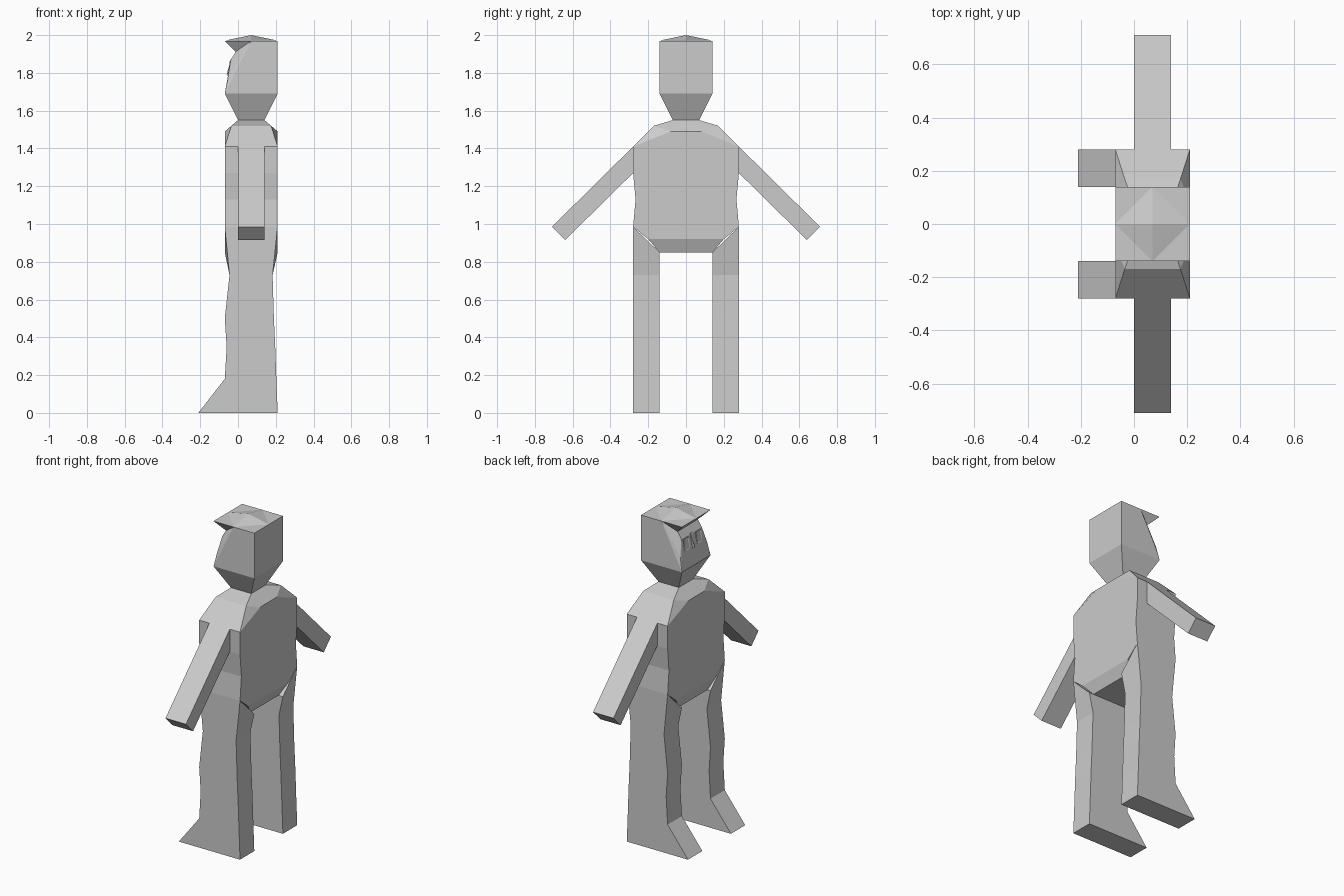
import bpy
import bmesh

cube = bpy.data.objects.get("Cube")
if cube:
    bpy.data.objects.remove(cube, do_unlink=True)

grey = bpy.data.materials.new("plain_grey")
grey.use_nodes = True
tone = (0.6, 0.6, 0.6, 1)
grey.diffuse_color = tone
grey.node_tree.nodes["Principled BSDF"].inputs["Base Color"].default_value = tone


def finish(bm, name):
    bmesh.ops.recalc_face_normals(bm, faces=bm.faces)
    mesh = bpy.data.meshes.new(name)
    bm.to_mesh(mesh)
    bm.free()
    mesh.materials.append(grey)
    obj = bpy.data.objects.new(name, mesh)
    bpy.context.collection.objects.link(obj)
    return obj


def loft(name, rings):
    """Skin four-cornered rings and cap both ends."""
    bm = bmesh.new()
    rows = [[bm.verts.new(p) for p in ring] for ring in rings]
    for a, b in zip(rows, rows[1:]):
        for i in range(4):
            j = (i + 1) % 4
            bm.faces.new((a[i], a[j], b[j], b[i]))
    bm.faces.new(rows[0])
    bm.faces.new(rows[-1])
    return finish(bm, name)


def hull(name, points):
    bm = bmesh.new()
    for p in points:
        bm.verts.new(p)
    out = bmesh.ops.convex_hull(bm, input=bm.verts)
    loose = [v for v in bm.verts if not v.link_faces]
    bmesh.ops.delete(bm, geom=loose, context="VERTS")
    bmesh.ops.dissolve_limit(bm, angle_limit=0.01, verts=bm.verts, edges=bm.edges)
    return finish(bm, name)


def pair(x, y, z):
    return [(x, y, z), (x, -y, z)]


def rect(x0, x1, y, z):
    return [(x0, -y, z), (x1, -y, z), (x1, y, z), (x0, y, z)]


FRONT, BACK = -0.07, 0.21

# Torso from crotch to armpits
loft("torso", [rect(-0.05, 0.18, 0.14, 0.85),
               rect(FRONT, BACK, 0.2, 0.92),
               rect(FRONT, BACK, 0.28, 0.985),
               rect(FRONT, BACK, 0.267, 1.13),
               rect(FRONT, BACK, 0.28, 1.27)])

# Chest and sloping shoulders
hull("chest", rect(FRONT, BACK, 0.28, 1.27) + rect(FRONT, BACK, 0.28, 1.41)
     + rect(FRONT, BACK, 0.08, 1.49) + rect(-0.035, 0.175, 0.17, 1.52)
     + rect(0, 0.14, 0.07, 1.55))

# Limbs, one per side
leg_profile = [(-0.21, 0.21, 0, 0), (-0.07, 0.203, 0.18, 0.18),
               (-0.06, 0.197, 0.35, 0.35), (-0.07, 0.19, 0.5, 0.5),
               (-0.045, 0.183, 0.73, 0.73), (FRONT, BACK, 0.85, 0.985)]
for side, s in (("left", 1), ("right", -1)):
    loft(f"{side}_leg", [[(x0, s * 0.14, zi), (x1, s * 0.14, zi),
                          (x1, s * 0.28, zo), (x0, s * 0.28, zo)]
                         for x0, x1, zi, zo in leg_profile])
    loft(f"{side}_arm", [[(0, s * yt, zt), (0.14, s * yt, zt),
                          (0.14, s * yb, zb), (0, s * yb, zb)]
                         for yt, zt, yb, zb in ((0.28, 1.41, 0.28, 1.27),
                                                (0.71, 0.985, 0.64, 0.915))])

# Head with tapered jaw
hull("head", rect(0, 0.14, 0.07, 1.55) + rect(FRONT, BACK, 0.14, 1.69)
     + pair(-0.052, 0.13, 1.775) + pair(-0.038, 0.1, 1.87)
     + pair(-0.01, 0.1, 1.915) + rect(0.07, BACK, 0.14, 1.97))

# Cap brim and low crown
hull("cap_brim", rect(FRONT, 0.07, 0.14, 1.97) + pair(-0.012, 0.1, 1.912))
hull("cap_crown", [(FRONT, 0, 1.971), (BACK, 0, 1.971), (0.07, 0, 2.0)]
     + pair(0.07, 0.14, 1.971))

# Nose and recessed eyes
hull("nose", pair(-0.048, 0.018, 1.78) + pair(-0.036, 0.012, 1.88)
     + [(-0.06, 0, 1.79)])
for side, s in (("left", 1), ("right", -1)):
    eye = hull(f"{side}_eye", [(x + d, s * y, z) for y in (0.035, 0.085)
                               for x, z in ((-0.053, 1.795), (-0.043, 1.865))
                               for d in (0, 0.008)])
    bm = bmesh.new()
    bm.from_mesh(eye.data)
    face = min(bm.faces, key=lambda f: f.normal.x)
    bmesh.ops.inset_individual(bm, faces=[face], thickness=0.012, depth=-0.005)
    bm.to_mesh(eye.data)
    bm.free()
